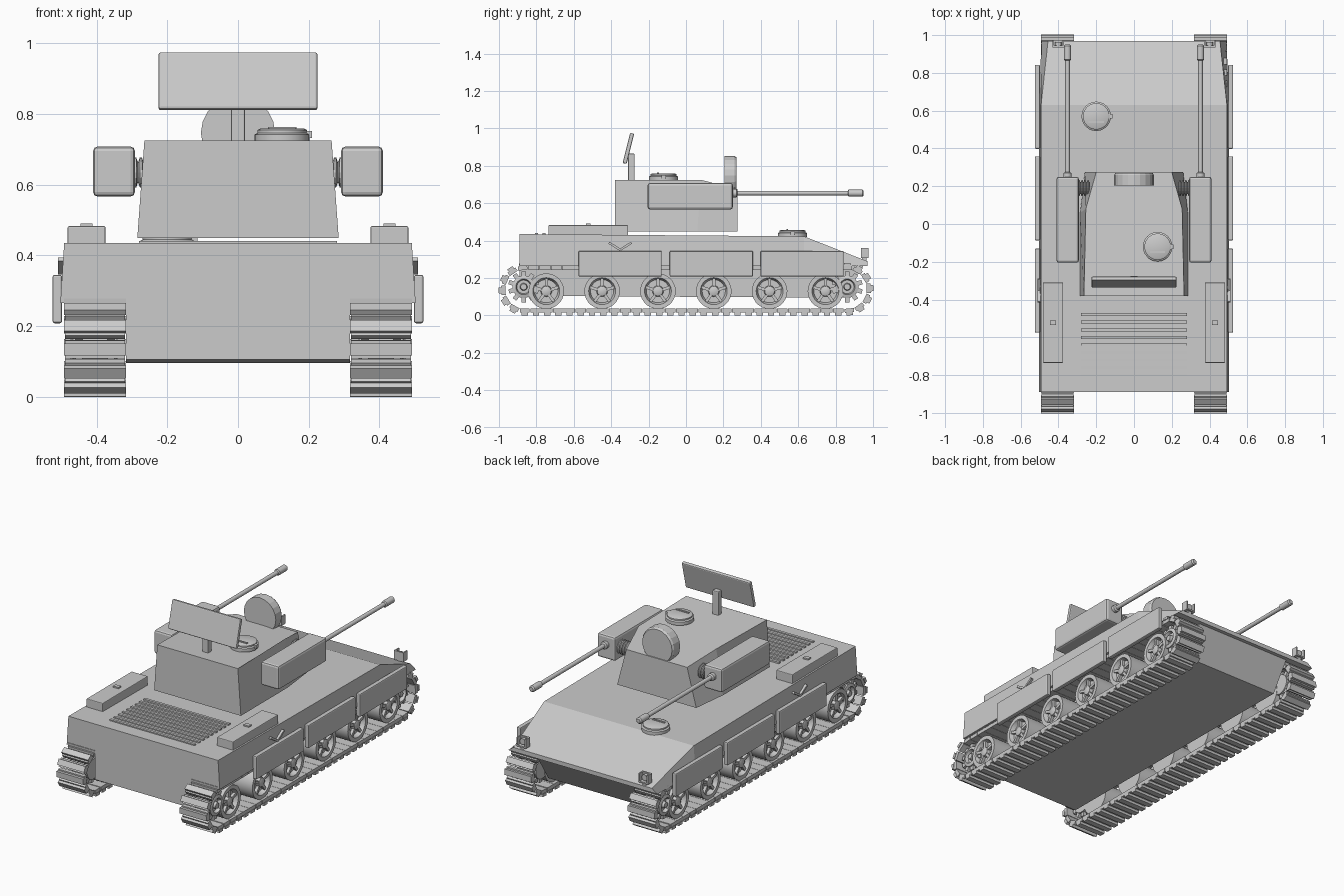
import bpy, bmesh, math
from mathutils import Matrix, Vector

if "Cube" in bpy.data.objects:
    bpy.data.objects.remove(bpy.data.objects["Cube"])


def finish(name, bm, mirror=False, smooth=False):
    bmesh.ops.recalc_face_normals(bm, faces=bm.faces)
    me = bpy.data.meshes.new(name)
    bm.to_mesh(me)
    bm.free()
    ob = bpy.data.objects.new(name, me)
    bpy.context.collection.objects.link(ob)
    if mirror:
        ob.modifiers.new("mirror", 'MIRROR').use_mirror_merge = False
    if smooth:
        bpy.ops.object.select_all(action='DESELECT')
        ob.select_set(True)
        bpy.context.view_layer.objects.active = ob
        bpy.ops.object.shade_smooth_by_angle(angle=math.radians(35))
    return ob


def box(bm, x, y, z, bevel=0, mat=None):
    """Box from (min, max) ranges, optionally bevelled and moved by mat."""
    c = Vector([(a + b) / 2 for a, b in (x, y, z)])
    s = [b - a for a, b in (x, y, z)]
    vs = bmesh.ops.create_cube(bm, size=1, matrix=Matrix.Translation(c) @ Matrix.Diagonal((*s, 1)))['verts']
    if mat:
        bmesh.ops.transform(bm, matrix=mat, verts=vs)
    if bevel:
        edges = list({e for v in vs for e in v.link_edges})
        bmesh.ops.bevel(bm, geom=edges, offset=bevel, segments=2, profile=0.5, affect='EDGES')


def loft(bm, rings):
    """Skin closed rings of equal length and cap both ends."""
    vs = [[bm.verts.new(p) for p in r] for r in rings]
    n = len(vs[0])
    for a, b in zip(vs, vs[1:]):
        for i in range(n):
            bm.faces.new((a[i], a[(i + 1) % n], b[(i + 1) % n], b[i]))
    bm.faces.new(vs[0])
    bm.faces.new(vs[-1])


def lathe(bm, profile, centre, axis, n=24):
    """Revolve (radius, height) points about an axis."""
    q = Vector((0, 0, 1)).rotation_difference(Vector(axis))
    loft(bm, [[q @ Vector((r * math.cos(2 * math.pi * i / n), r * math.sin(2 * math.pi * i / n), h))
               + Vector(centre) for i in range(n)] for r, h in profile])


# Hull: sponson body, narrowing along the glacis
bm = bmesh.new()
loft(bm, [[(-b, y, .265), (b, y, .265), (t, y, z), (-t, y, z)] for y, z, b, t in
          ((-.89, .435, .503, .492), (.63, .423, .503, .492), (.97, .29, .49, .455))])
finish("upper_hull", bm)
bm = bmesh.new()
prof = [(-.89, .105), (.84, .095), (.95, .268), (-.89, .268)]
loft(bm, [[(x, y, z) for y, z in prof] for x in (-.317, .317)])
finish("lower_hull", bm)

# Turret
bm = bmesh.new()
bot = [(-.285, -.38), (.285, -.38), (.285, .06), (.26, .275), (-.26, .275), (-.285, .06)]
top = [(-.265, -.38, .725), (.265, -.38, .725), (.255, .08, .725),
       (.2, .275, .675), (-.2, .275, .675), (-.255, .08, .725)]
loft(bm, [[(x, y, .45) for x, y in bot], top])
finish("turret", bm)

# Round hatches with rim, raised handle and hinge
for name, x, y, z in (("turret_hatch", .125, -.12, .722), ("driver_hatch", -.2, .57, .42)):
    bm = bmesh.new()
    lathe(bm, [(.078, 0), (.078, .02), (.07, .025), (.07, .033), (.062, .037)], (x, y, z), (0, 0, 1))
    box(bm, (x - .04, x + .04), (y - .034, y - .024), (z + .03, z + .042))
    box(bm, (x + .065, x + .085), (y - .012, y + .012), (z + .01, z + .03))
    finish(name, bm, smooth=True)

# Search antenna: tilted panel on a post
bm = bmesh.new()
tilt = Matrix.Translation((0, -.308, .893)) @ Matrix.Rotation(math.radians(-14), 4, 'X')
box(bm, (-.225, .225), (-.011, .011), (-.083, .083), .006, tilt)
finish("search_antenna", bm)
bm = bmesh.new()
box(bm, (-.02, .02), (-.31, -.275), (.72, .865), .005)
finish("antenna_post", bm)

# Tracking dish
bm = bmesh.new()
lathe(bm, [(.105, -.033), (.105, .022), (.098, .033)], (0, .238, .747), (0, 1, 0), 20)
finish("tracking_dish", bm)

# Gun housings, mounts and barrels
bm = bmesh.new()
box(bm, (.292, .41), (-.205, .25), (.567, .708), .012)
finish("gun_housing", bm, True)
bm = bmesh.new()
for i in range(4):
    x = .235 + i * .016
    lathe(bm, [(.028, 0), (.042, .005), (.042, .011), (.028, .016)], (x, .19, .635), (1, 0, 0), 16)
finish("gun_mount", bm, True)
bm = bmesh.new()
lathe(bm, [(.022, 0), (.022, .03), (.0125, .035), (.0125, .625), (.019, .63), (.019, .703), (.012, .71)],
      (.352, .24, .654), (0, 1, 0), 12)
finish("gun_barrel", bm, True, True)

# Rear deck stowage boxes and cooling grille
bm = bmesh.new()
box(bm, (.375, .482), (-.735, -.31), (.42, .483), .004)
box(bm, (.412, .446), (-.535, -.51), (.48, .491))
finish("stowage_box", bm, True)
bm = bmesh.new()
for i in range(9):
    y = -.8 + i * .04
    box(bm, (-.28, .28), (y - .008, y + .008), (.428, .441))
finish("engine_grille", bm)

# Side skirts and tow hooks
bm = bmesh.new()
for y in (-.575, -.087, .398):
    box(bm, (.498, .525), (y, y + .445), (.208, .345), .006)
finish("side_skirt", bm, True)
bm = bmesh.new()
for s in (-1, 1):
    m = Matrix.Translation((.5, -.352 + s * .03, .37)) @ Matrix.Rotation(s * math.radians(32), 4, 'X')
    box(bm, (-.01, .01), (-.036, .036), (-.006, .006), 0, m)
finish("tow_hook", bm, True)

# Headlights in open brackets
bm = bmesh.new()
box(bm, (.37, .432), (.935, .945), (.31, .36))
for x in (.37, .424):
    box(bm, (x, x + .008), (.935, .975), (.31, .36))
box(bm, (.37, .432), (.935, .975), (.306, .314))
box(bm, (.39, .412), (.94, .965), (.28, .31))
lathe(bm, [(.018, 0), (.018, .02)], (.401, .944, .336), (0, 1, 0), 12)
finish("headlight", bm, True)

# Road wheels: dished rim, hub and five spokes
bm = bmesh.new()
for i in range(6):
    y, z = -.747 + i * .2985, .13
    lathe(bm, [(.095, 0), (.095, .135), (.072, .135), (.062, .11), (.03, .11), (.026, .13), (.012, .135)],
          (.34, y, z), (1, 0, 0), 28)
    for k in range(5):
        m = Matrix.Translation((.455, y, z)) @ Matrix.Rotation(k * math.tau / 5, 4, 'X')
        box(bm, (-.006, .012), (-.008, .008), (.02, .068), 0, m)
finish("road_wheel", bm, True, True)

# Drive sprocket and idler with teeth
bm = bmesh.new()
for y in (-.868, .862):
    lathe(bm, [(.06, 0), (.06, .125), (.042, .13), (.036, .11), (.02, .11), (.016, .13)],
          (.342, y, .153), (1, 0, 0), 24)
    for k in range(10):
        m = Matrix.Translation((.405, y, .153)) @ Matrix.Rotation(k * math.tau / 10, 4, 'X')
        box(bm, (-.055, -.035), (-.012, .012), (.05, .083), 0, m)
        box(bm, (.035, .055), (-.012, .012), (.05, .083), 0, m)
finish("sprocket", bm, True)

# Tracks: separate links laid around a stadium path
R, L, zc, N = .118, .862, .14, 70
total = 4 * L + 2 * math.pi * R
bm = bmesh.new()
for i in range(N):
    d = i * total / N
    if d < 2 * L:
        y, z, a = -L + d, zc - R, 0
    elif d < 2 * L + math.pi * R:
        a = (d - 2 * L) / R
        y, z = L + R * math.sin(a), zc - R * math.cos(a)
    elif d < 4 * L + math.pi * R:
        y, z, a = L - (d - 2 * L - math.pi * R), zc + R, math.pi
    else:
        a = math.pi + (d - 4 * L - math.pi * R) / R
        y, z = -L + R * math.sin(a), zc - R * math.cos(a)
    m = Matrix.Translation((.405, y, z)) @ Matrix.Rotation(a, 4, 'X')
    gap = .029 if abs(y) < L else .025
    box(bm, (-.085, .085), (-gap, gap), (-.007, .015), 0, m)
    box(bm, (-.088, .088), (-.017, .017), (-.022, -.005), 0, m)
finish("track", bm, True)
